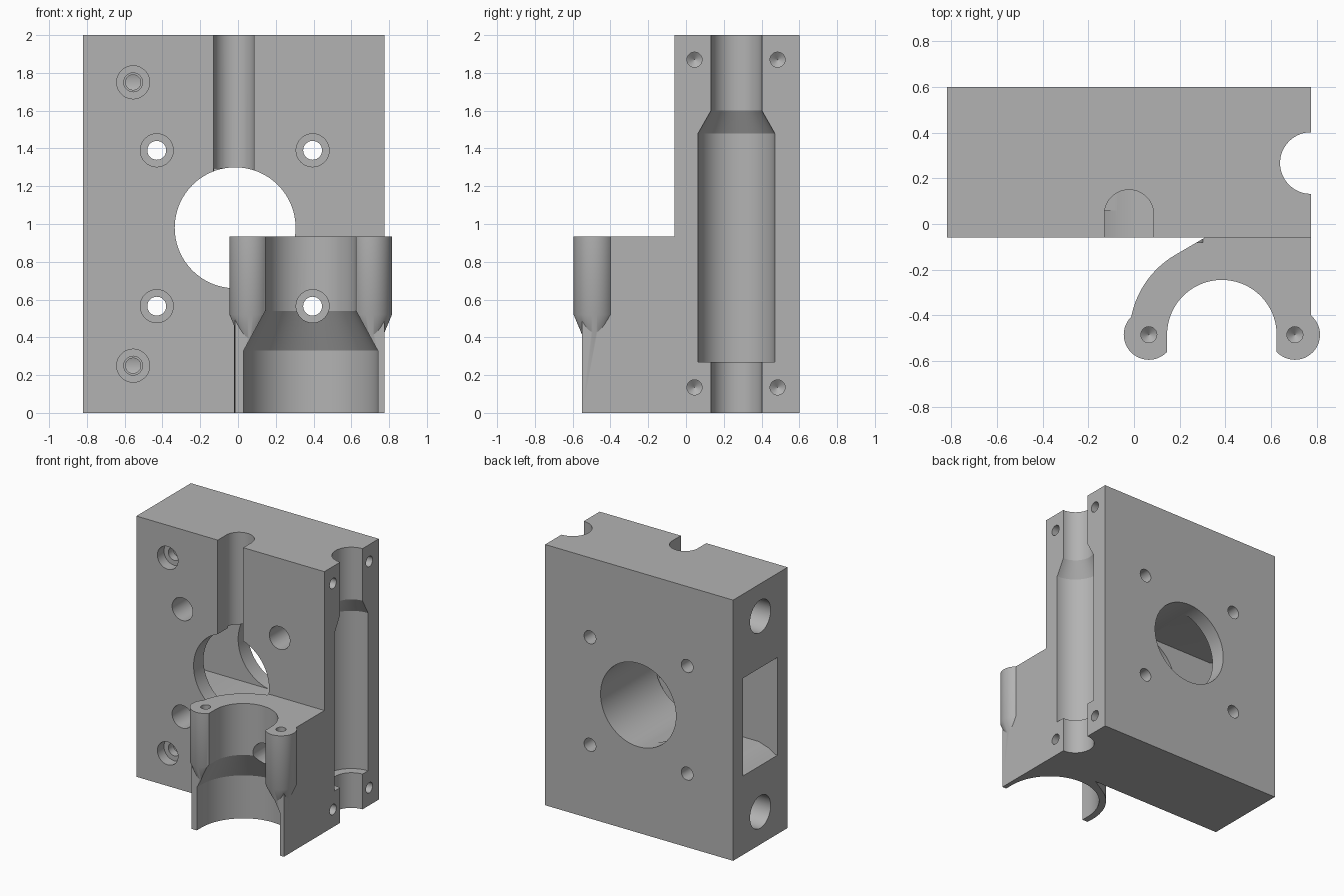
import bpy, bmesh
from math import sin, cos, pi, radians

cube = bpy.data.objects.get("Cube")
if cube:
    bpy.data.objects.remove(cube, do_unlink=True)

grey = bpy.data.materials.new("machined grey")
grey.use_nodes = True
grey.diffuse_color = (0.45, 0.45, 0.45, 1)
grey.node_tree.nodes["Principled BSDF"].inputs["Base Color"].default_value = (0.45, 0.45, 0.45, 1)


def loft(name, rings):
    """Closed solid through a list of equal-length rings of points."""
    bm = bmesh.new()
    loops = [[bm.verts.new(p) for p in ring] for ring in rings]
    n = len(loops[0])
    for a, b in zip(loops, loops[1:]):
        for i in range(n):
            j = (i + 1) % n
            bm.faces.new((a[i], a[j], b[j], b[i]))
    bm.faces.new(loops[0])
    bm.faces.new(loops[-1])
    bmesh.ops.recalc_face_normals(bm, faces=bm.faces)
    mesh = bpy.data.meshes.new(name)
    bm.to_mesh(mesh)
    bm.free()
    ob = bpy.data.objects.new(name, mesh)
    bpy.context.collection.objects.link(ob)
    mesh.materials.append(grey)
    return ob


def turned(name, axis, u, v, profile, n=48):
    """Turned solid; profile is (radius, position along axis)."""
    place = {"X": lambda a, b, h: (h, a, b),
             "Y": lambda a, b, h: (a, h, b),
             "Z": lambda a, b, h: (a, b, h)}[axis]
    return loft(name, [[place(u + r * cos(2 * pi * i / n), v + r * sin(2 * pi * i / n), h)
                        for i in range(n)] for r, h in profile])


def prism(name, outline, z0, z1):
    return loft(name, [[(x, y, z) for x, y in outline] for z in (z0, z1)])


def combine(body, tool, operation):
    mod = body.modifiers.new(operation, "BOOLEAN")
    mod.operation, mod.solver, mod.object = operation, "EXACT", tool
    bpy.context.view_layer.objects.active = body
    bpy.ops.object.modifier_apply(modifier=mod.name)
    bpy.data.objects.remove(tool, do_unlink=True)


def cut(tool):
    combine(body, tool, "DIFFERENCE")


def add(tool):
    combine(body, tool, "UNION")


SIDE, FRONT, BACK = 0.775, -0.06, 0.6
CLAMP_X, CLAMP_Y, CLAMP_TOP = 0.385, -0.485, 0.935
LUGS = (0.065, 0.705)

# Main block
body = prism("mounting_block", [(-0.82, FRONT), (SIDE, FRONT), (SIDE, BACK), (-0.82, BACK)], 0, 2)

# Clamp arm with a round outer wall that runs tangent into the block
arc = [(CLAMP_X + 0.405 * cos(radians(a)), CLAMP_Y + 0.405 * sin(radians(a)))
       for a in range(188, 119, -4)]
add(prism("clamp_arm", [(0.31, FRONT), (0.31, 0.03), (SIDE, 0.03), (SIDE, -0.55)] + arc, 0, CLAMP_TOP))

# Screw lugs on the ends of the arm, tapering away below
for x in LUGS:
    add(turned("lug", "Z", x, CLAMP_Y, [(0.03, 0.33), (0.11, 0.52), (0.11, CLAMP_TOP)]))


# Open clamp seat, wide below and narrow above
def seat_ring(r, z):
    half = [(CLAMP_X + r * cos(pi * i / 40), CLAMP_Y + r * sin(pi * i / 40), z) for i in range(41)]
    return half + [(CLAMP_X - r, -1, z), (CLAMP_X + r, -1, z)]


cut(loft("clamp_seat", [seat_ring(0.355, -0.1), seat_ring(0.355, 0.33),
                        seat_ring(0.24, 0.54), seat_ring(0.24, 1.0)]))
for x in LUGS:
    cut(turned("lug_hole", "Z", x, CLAMP_Y, [(0.001, 0.8), (0.035, 0.83), (0.035, 1.0)], 24))

# Main bore and the round-bottomed channel above it
cut(turned("main_bore", "Y", -0.015, 0.98, [(0.32, FRONT - 0.02), (0.32, 0.7)], 96))
channel = [(-0.022 + 0.108 * cos(pi * i / 24), 0.042 + 0.108 * sin(pi * i / 24)) for i in range(25)]
cut(prism("front_channel", channel + [(-0.13, -0.2), (0.086, -0.2)], 1.0, 2.1))


# Side pocket with a flared mouth, opening into the bore
def pocket_ring(x, h):
    return [(x, y, 0.98 + z) for y, z in ((0.06, -h), (0.48, -h), (0.48, h), (0.06, h))]


cut(loft("side_pocket", [pocket_ring(-0.9, 0.375), pocket_ring(-0.8, 0.375), pocket_ring(-0.74, 0.34),
                         pocket_ring(-0.66, 0.314), pocket_ring(-0.015, 0.314)]))

# Stepped half-round groove along the side
cut(turned("side_groove", "Z", SIDE, 0.267, [(0.135, -0.1), (0.135, 0.27), (0.203, 0.2701), (0.203, 1.48),
                                            (0.135, 1.6), (0.135, 2.1)], 64))
for y in (0.045, 0.485):
    for z in (0.135, 1.87):
        cut(turned("cover_hole", "X", y, z, [(0.001, 0.6), (0.04, 0.63), (0.04, 0.9)], 24))

# Counterbored through holes around the bore
for x in (-0.43, 0.395):
    for z in (0.565, 1.39):
        cut(turned("through_hole", "Y", x, z, [(0.0875, -1), (0.0875, 0.35), (0.05, 0.3501), (0.05, 0.7)], 32))

# Rod sockets in the side, each with a set screw hole from the front
for z in (0.25, 1.75):
    cut(turned("rod_socket", "X", 0.27, z, [(0.125, -0.9), (0.125, -0.4)]))
    cut(turned("set_screw_hole", "Y", -0.555, z, [(0.0875, -0.2), (0.0875, 0.02), (0.05, 0.0201),
                                                (0.05, 0.08), (0.04, 0.0801), (0.04, 0.27)], 32))

bpy.ops.object.select_all(action="DESELECT")
body.select_set(True)
bpy.context.view_layer.objects.active = body
bpy.ops.object.shade_smooth_by_angle(angle=radians(25))
